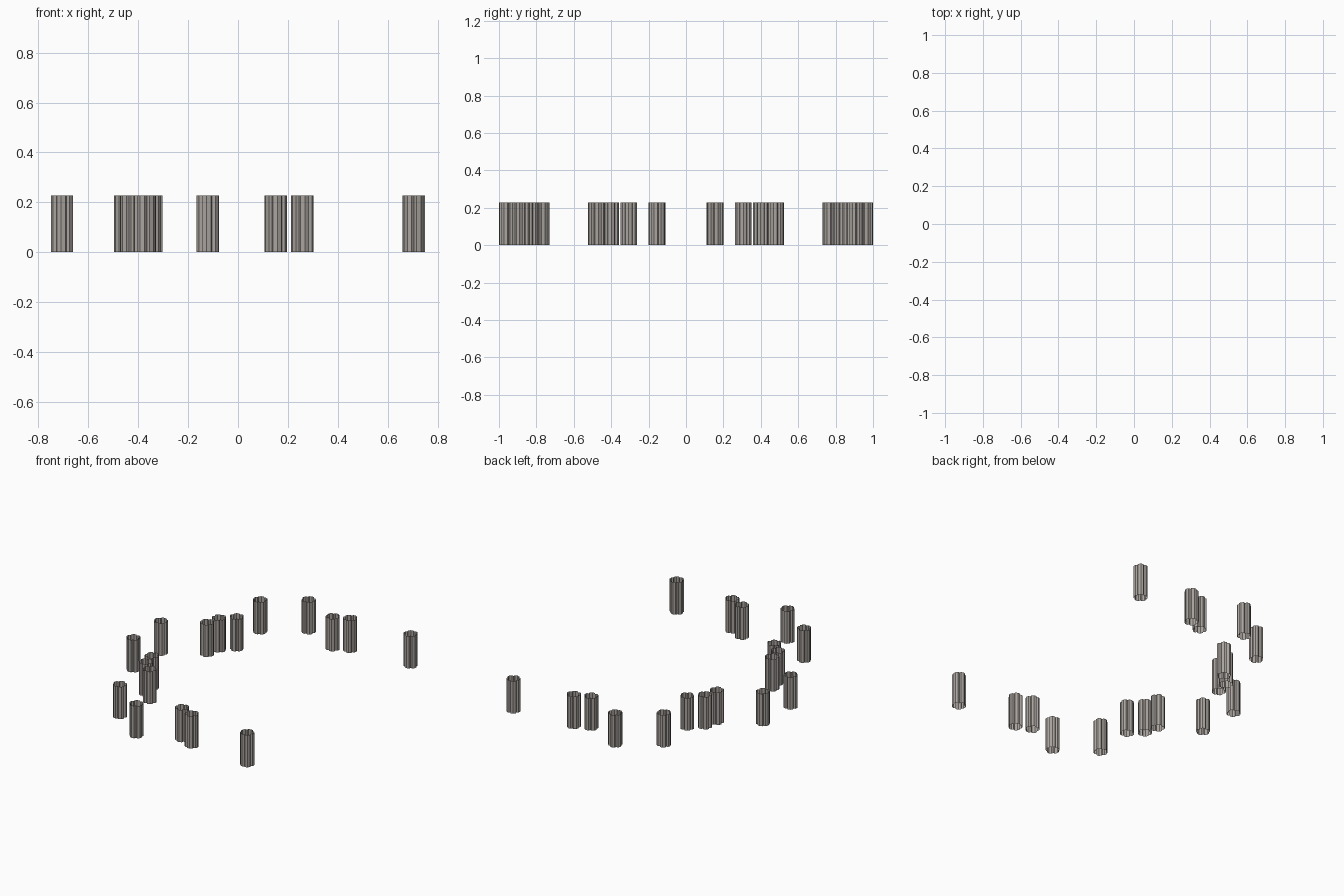
import bpy, bmesh, math

if "Cube" in bpy.data.objects:
    bpy.data.objects.remove(bpy.data.objects["Cube"])

HEIGHT = 0.227
LOBES = 5
R_OUT, R_IN = 0.046, 0.034

stone = bpy.data.materials.new("warm grey stone")
stone.diffuse_color = (0.40, 0.37, 0.345, 1)
stone.use_nodes = True
stone.node_tree.nodes["Principled BSDF"].inputs["Base Color"].default_value = stone.diffuse_color

# post centres on the +y half; the other half is mirrored
CENTRES = [(0.705, 0.905), (0.256, 0.877), (0.151, 0.834),
           (-0.12, 0.954), (-0.372, 0.776), (-0.347, 0.482),
           (-0.43, 0.404), (-0.453, 0.305), (-0.705, 0.153)]


def fluted_section(turn):
    """Lobed outline: each lobe has a flat-tipped bulge and a narrow groove."""
    step = math.tau / LOBES
    pts = []
    for i in range(LOBES):
        for frac, r in ((-0.5, R_IN), (-0.32, R_OUT * 0.96),
                        (0.0, R_OUT * 1.01), (0.32, R_OUT * 0.96)):
            a = turn + (i + frac) * step
            pts.append((r * math.cos(a), r * math.sin(a)))
    return pts


def fluted_post(name, x, y, side):
    # open fluted tube: walls only, no top or bottom
    turn = math.atan2(y, x)
    pts = [(px, py * side) for px, py in fluted_section(turn)]
    if side < 0:
        pts.reverse()
    bm = bmesh.new()
    low = [bm.verts.new((px, py, 0)) for px, py in pts]
    top = [bm.verts.new((px, py, HEIGHT)) for px, py in pts]
    n = len(pts)
    for i in range(n):
        j = (i + 1) % n
        bm.faces.new((low[i], low[j], top[j], top[i]))
    mesh = bpy.data.meshes.new(name)
    bm.to_mesh(mesh)
    bm.free()
    mesh.materials.append(stone)
    ob = bpy.data.objects.new(name, mesh)
    ob.location = (x, y * side, 0)
    bpy.context.collection.objects.link(ob)


# nine posts on each side
for k, (x, y) in enumerate(CENTRES, 1):
    fluted_post(f"back_post_{k}", x, y, 1)
    fluted_post(f"front_post_{k}", x, y, -1)
